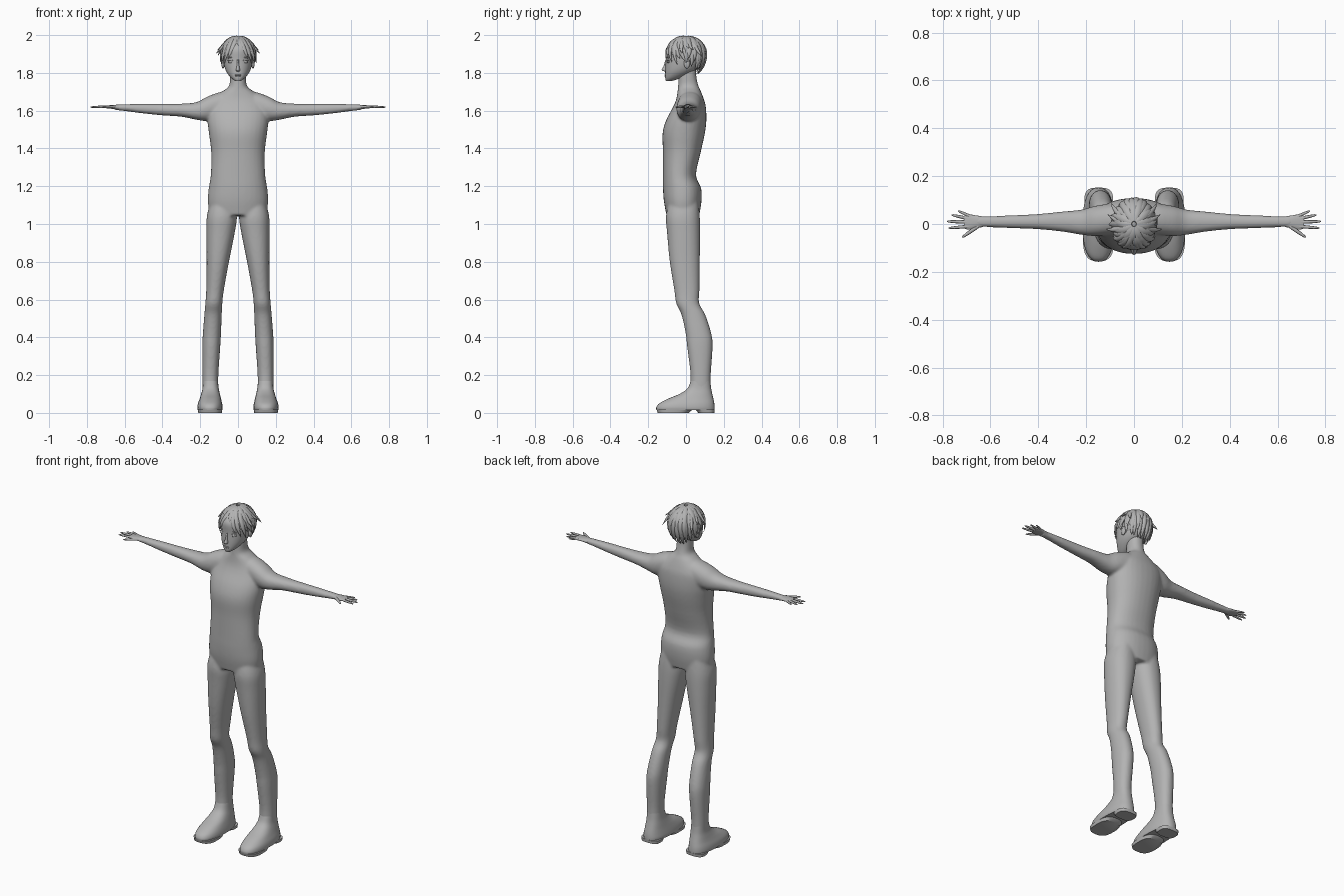
import bpy, bmesh, math, random
from mathutils import Vector

if "Cube" in bpy.data.objects:
    bpy.data.objects.remove(bpy.data.objects["Cube"])
random.seed(4)

grey = bpy.data.materials.new("plain_grey")
grey.diffuse_color = (0.45, 0.45, 0.45, 1)
grey.use_nodes = True
grey.node_tree.nodes["Principled BSDF"].inputs["Base Color"].default_value = grey.diffuse_color


def finish(bm, name, angle=60):
    bmesh.ops.recalc_face_normals(bm, faces=bm.faces)
    me = bpy.data.meshes.new(name)
    bm.to_mesh(me)
    bm.free()
    me.materials.append(grey)
    ob = bpy.data.objects.new(name, me)
    bpy.context.collection.objects.link(ob)
    bpy.ops.object.select_all(action='DESELECT')
    bpy.context.view_layer.objects.active = ob
    ob.select_set(True)
    bpy.ops.object.shade_smooth_by_angle(angle=math.radians(angle))
    return ob


def skin(bm, loops):
    rows = [[bm.verts.new(p) for p in loop] for loop in loops]
    n = len(rows[0])
    for a, b in zip(rows, rows[1:]):
        for i in range(n):
            bm.faces.new((a[i], a[(i + 1) % n], b[(i + 1) % n], b[i]))
    bm.faces.new(rows[0][::-1])
    bm.faces.new(rows[-1])


def loft(bm, axis, rings, sign=1, e=2.2, sub=4, n=32):
    """Rings are (position, min a, max a, min b, max b), blended smoothly."""
    fine = []
    for i in range(len(rings) - 1):
        p = [rings[max(0, min(len(rings) - 1, i + k))] for k in (-1, 0, 1, 2)]
        for s in range(sub):
            t = s / sub
            fine.append([0.5 * (2 * b + (c - a) * t + (2 * a - 5 * b + 4 * c - d) * t * t
                         + (3 * b - a - 3 * c + d) * t ** 3) for a, b, c, d in zip(*p)])
    fine.append(rings[-1])
    loops = []
    for h, a0, a1, b0, b1 in fine:
        loop = []
        for i in range(n):
            c, s = math.cos(math.tau * i / n), math.sin(math.tau * i / n)
            a = (a0 + a1) / 2 + (a1 - a0) / 2 * math.copysign(abs(c) ** (2 / e), c)
            b = (b0 + b1) / 2 + (b1 - b0) / 2 * math.copysign(abs(s) ** (2 / e), s)
            loop.append((sign * a, b, h) if axis == 'z' else (sign * h, a, b))
        loops.append(loop)
    skin(bm, loops)


def tube(bm, pts, normals, widths, thicks, n=8):
    loops = []
    for i, p in enumerate(pts):
        t = (pts[min(i + 1, len(pts) - 1)] - pts[max(i - 1, 0)]).normalized()
        side = t.cross(normals[i]).normalized()
        up = side.cross(t)
        loops.append([p + side * widths[i] * math.cos(math.tau * k / n)
                      + up * thicks[i] * math.sin(math.tau * k / n) for k in range(n)])
    skin(bm, loops)


def ball(bm, centre, radii):
    vs = bmesh.ops.create_uvsphere(bm, u_segments=20, v_segments=12, radius=1)['verts']
    for v in vs:
        v.co = Vector(centre) + Vector(v.co[k] * radii[k] for k in range(3))


# Body: torso, neck, arms and legs fused into one smooth skin
bm = bmesh.new()
torso = [(1.045, .15, -.103, .07), (1.12, .16, -.117, .082), (1.19, .155, -.122, .08),
         (1.26, .144, -.122, .053), (1.38, .142, -.122, .078), (1.48, .154, -.124, .10),
         (1.55, .162, -.105, .108), (1.62, .16, -.068, .105), (1.66, .135, -.052, .095),
         (1.70, .085, -.045, .08), (1.73, .048, -.042, .066), (1.78, .043, -.04, .055),
         (1.84, .043, -.04, .055)]
loft(bm, 'z', [(z, -x, x, a, b) for z, x, a, b in torso])
arm = [(.05, -.04, .085, 1.57, 1.70), (.10, -.045, .085, 1.555, 1.697),
       (.165, -.05, .075, 1.545, 1.673), (.22, -.045, .06, 1.552, 1.645),
       (.30, -.032, .052, 1.568, 1.637), (.40, -.022, .042, 1.575, 1.636),
       (.50, -.018, .037, 1.585, 1.636), (.60, -.014, .033, 1.598, 1.634),
       (.66, -.014, .033, 1.605, 1.631)]
leg = [(1.12, .02, .145, -.09, .065), (1.04, .006, .165, -.106, .073),
       (.95, .018, .167, -.10, .075), (.80, .048, .166, -.086, .073),
       (.65, .075, .168, -.062, .071), (.58, .083, .173, -.052, .07),
       (.52, .086, .178, -.024, .102), (.42, .09, .186, -.002, .134),
       (.35, .094, .189, .006, .141), (.20, .104, .188, .024, .131),
       (.10, .104, .187, .018, .131)]
for s in (-1, 1):
    loft(bm, 'x', arm, s)
    loft(bm, 'z', leg, s)
body = finish(bm, "body")
rm = body.modifiers.new("fuse", 'REMESH')
rm.mode, rm.voxel_size, rm.use_smooth_shade = 'VOXEL', .007, True
sm = body.modifiers.new("soften", 'SMOOTH')
sm.factor, sm.iterations = .5, 8

# Hands: flat palm and five spread fingers
fingers = [((.68, .030), (.735, .055), .0065), ((.69, .022), (.762, .038), .007),
           ((.69, .008), (.782, .011), .0075), ((.69, -.01), (.775, -.017), .007),
           ((.65, -.008), (.718, -.056), .008)]
for s, side in ((-1, "right"), (1, "left")):
    bm = bmesh.new()
    loft(bm, 'x', [(.63, -.012, .031, 1.603, 1.631), (.66, -.018, .036, 1.609, 1.63),
                   (.69, -.024, .040, 1.612, 1.628), (.71, -.018, .034, 1.615, 1.626)], s, n=20)
    for (x0, y0), (x1, y1), r in fingers:
        a, b = Vector((s * x0, y0, 1.621)), Vector((s * x1, y1, 1.619))
        pts = [a.lerp(b, t) for t in (0, .35, .7, .92, 1)]
        tube(bm, pts, [Vector((0, 0, 1))] * 5, [r * k for k in (1, 1, .85, .6, .2)],
             [r * k for k in (.9, .9, .75, .5, .15)])
    finish(bm, side + "_hand")

    # Shoes: upper rising to the ankle, split sole and heel
    bm = bmesh.new()
    loft(bm, 'z', [(.17, .106, .186, .025, .129), (.13, .102, .188, .008, .133),
                   (.10, .096, .195, -.035, .139), (.075, .09, .203, -.095, .145),
                   (.05, .084, .212, -.142, .15), (.03, .081, .215, -.157, .152),
                   (.016, .083, .213, -.157, .152)], s, e=2.4)
    loft(bm, 'z', [(.018, .083, .213, -.156, .035), (0, .086, .21, -.15, .015)], s, e=2.8, sub=1)
    loft(bm, 'z', [(.018, .088, .207, .05, .152), (0, .092, .203, .065, .15)], s, e=3, sub=1)
    finish(bm, side + "_shoe", 45)

# Head: skull and jaw with nose, lips, eyes, brows and ears
bm = bmesh.new()
skull = [(1.757, .014, -.106, -.075), (1.773, .036, -.11, -.025), (1.80, .058, -.11, .03),
         (1.83, .071, -.109, .068), (1.87, .078, -.107, .088), (1.92, .079, -.108, .09),
         (1.95, .069, -.09, .08), (1.978, .035, -.05, .045)]
loft(bm, 'z', [(z, -x, x, a, b) for z, x, a, b in skull], e=2.15)
loft(bm, 'z', [(1.808, -.008, .008, -.116, -.09), (1.816, -.011, .011, -.129, -.09),
               (1.835, -.007, .007, -.119, -.09), (1.87, -.006, .006, -.109, -.09)], n=16)
ball(bm, (0, -.108, 1.789), (.017, .006, .003))
ball(bm, (0, -.107, 1.783), (.013, .006, .003))
for s in (-1, 1):
    ball(bm, (s * .036, -.093, 1.858), (.017, .008, .007))
    ball(bm, (s * .037, -.094, 1.867), (.019, .009, .0025))
    ball(bm, (s * .037, -.094, 1.882), (.021, .008, .0025))
    ball(bm, (s * .079, .005, 1.85), (.009, .016, .027))
finish(bm, "head")

# Hair: cap covered by overlapping tapered locks falling from the crown
bm = bmesh.new()
ball(bm, (0, .008, 1.895), (.084, .098, .092))


def lock(az, t0, t1, width, flick, twist, lift):
    pts, nrm, w, h = [], [], [], []
    for i in range(9):
        s = i / 8
        t, a = t0 + (t1 - t0) * s, az + twist * s * s
        d = Vector((math.sin(t) * math.cos(a), math.sin(t) * math.sin(a), math.cos(t)))
        k = 1 + lift + flick * s ** 3
        zr = .092 if d.z > 0 else .125
        pts.append(Vector((d.x * .086 * k, d.y * .102 * k, 1.895 + d.z * zr * (1 + lift))))
        nrm.append(d)
        f = max(.05, math.sin(math.pi * min(1, .22 + .78 * s)) ** .7)
        w.append(width * f)
        h.append(.009 * f)
    tube(bm, pts, nrm, w, h)


for count, t0, reach, lift, width in ((13, .1, .6, .04, .019), (19, .4, .8, .03, .017),
                                      (24, .8, 1.0, .0, .015)):
    for i in range(count):
        az = math.tau * (i + random.uniform(.3, .7)) / count
        back = math.sin(az)                      # -1 at the forehead, 1 at the nape
        end = 1.95 + .6 * back if back > 0 else 1.95 + .42 * back
        t1 = t0 + (end - t0) * reach * random.uniform(.92, 1.04)
        flick = random.uniform(.08, .22) * (1 - abs(back) * .8) + .02
        twist = math.copysign(.3, math.cos(az)) * (1 if back < 0 else -.3)
        lock(az, t0, t1, width, flick, twist, lift)
# Curtain fringe and stray side tufts
for s in (-1, 1):
    for a, t1, flick in ((.25, 1.75, .08), (.5, 1.9, .12), (.8, 2.0, .16)):
        lock(-math.pi / 2 + s * a, .3, t1, .014, flick, s * .35, .04)
    for a, t1 in ((-.3, 1.5), (.15, 1.3), (.5, 1.65)):
        lock(math.pi / 2 - s * (math.pi / 2 - a), .5, t1, .012, .36, s * .15, .03)
finish(bm, "hair")
